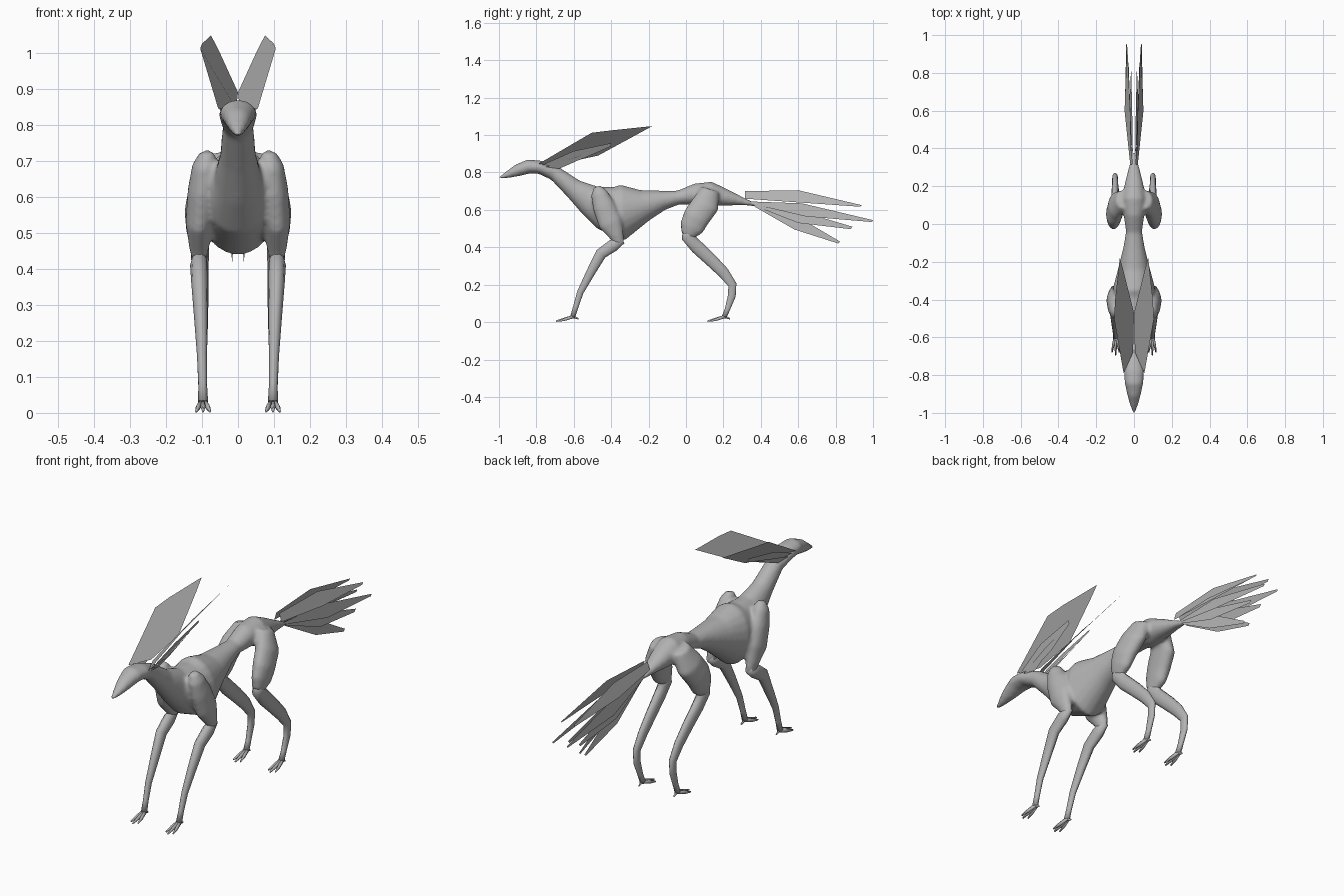
import bpy, bmesh, math
from mathutils import Vector

grey = bpy.data.materials.new("plain grey")
grey.diffuse_color = (0.45, 0.45, 0.45, 1)


def finish(bm, name, smooth=True):
    me = bpy.data.meshes.new(name)
    bmesh.ops.recalc_face_normals(bm, faces=bm.faces[:])
    bm.to_mesh(me)
    bm.free()
    me.materials.append(grey)
    ob = bpy.data.objects.new(name, me)
    bpy.context.collection.objects.link(ob)
    for p in me.polygons:
        p.use_smooth = smooth
    return ob


def loft(bm, stations, n=12, side=1):
    """Closed tube through stations (x, y, z, half width, half depth)."""
    pts = [Vector((s[0] * side, s[1], s[2])) for s in stations]
    rings = []
    for i, p in enumerate(pts):
        t = pts[min(i + 1, len(pts) - 1)] - pts[max(i - 1, 0)]
        t.x = 0
        u = Vector((1, 0, 0))
        v = t.normalized().cross(u)
        w, d = stations[i][3:]
        rings.append([bm.verts.new(p + u * w * math.cos(a) + v * d * math.sin(a))
                      for a in [2 * math.pi * k / n for k in range(n)]])
    for a, b in zip(rings, rings[1:]):
        for k in range(n):
            bm.faces.new((a[k], a[(k + 1) % n], b[(k + 1) % n], b[k]))
    bm.faces.new(rings[0])
    bm.faces.new(rings[-1])


# Body: head, neck, chest, waist, hips and tail root
spine = [(-1.0, .77, .007, .006), (-.95, .79, .024, .02), (-.9, .812, .037, .033),
         (-.84, .832, .05, .038), (-.78, .828, .054, .036), (-.7, .795, .043, .04),
         (-.6, .712, .05, .055), (-.51, .65, .066, .085), (-.43, .61, .095, .12),
         (-.34, .585, .112, .15), (-.22, .625, .08, .085), (-.12, .652, .056, .052),
         (-.04, .666, .043, .037), (.05, .685, .055, .056), (.13, .685, .065, .066),
         (.21, .667, .05, .046), (.3, .646, .028, .022), (.38, .626, .01, .007)]
shoulder = [(.085, -.475, .725, .02, .02), (.092, -.465, .69, .035, .045),
            (.1, -.44, .62, .04, .06), (.108, -.405, .53, .038, .065),
            (.108, -.37, .46, .028, .04), (.108, -.355, .415, .018, .025)]
thigh = [(.055, .13, .71, .04, .05), (.09, .105, .63, .046, .075),
         (.105, .055, .56, .044, .073), (.108, .03, .505, .036, .066),
         (.106, .005, .46, .024, .035)]
bm = bmesh.new()
loft(bm, [(0, *s) for s in spine], 20)
for side in (1, -1):
    loft(bm, shoulder, 16, side)
    loft(bm, thigh, 16, side)
body = finish(bm, "body")
rm = body.modifiers.new("blend", 'REMESH')
rm.mode = 'VOXEL'
rm.voxel_size = .009
rm.use_smooth_shade = True
sm = body.modifiers.new("soften", 'SMOOTH')
sm.factor = .5
sm.iterations = 6

# Lower legs with three front toes and a rear spur
front_leg = [(.108, -.34, .44, .016, .022), (.108, -.39, .41, .025, .035),
             (.107, -.455, .365, .023, .032), (.103, -.51, .265, .019, .025),
             (.1, -.565, .16, .014, .018), (.098, -.59, .08, .012, .015),
             (.097, -.605, .03, .014, .014)]
hind_leg = [(.106, .02, .5, .026, .04), (.106, .01, .455, .026, .036),
            (.105, .06, .4, .023, .038), (.102, .13, .335, .02, .036),
            (.1, .2, .265, .017, .032), (.1, .248, .2, .015, .024),
            (.1, .245, .14, .013, .022), (.098, .222, .07, .012, .015),
            (.097, .205, .03, .014, .014)]


def leg(name, path, side):
    bm = bmesh.new()
    loft(bm, path, 10, side)
    x, y = path[-1][0], path[-1][1]
    for dx, length in ((-.019, .075), (0, .09), (.019, .075)):
        loft(bm, [(x + dx * .2, y + .01, .032, .007, .01),
                  (x + dx * .7, y - length * .5, .016, .007, .009),
                  (x + dx, y - length, .005, .003, .004)], 6, side)
    loft(bm, [(x, y, .03, .006, .009), (x, y + .03, .017, .003, .004)], 6, side)
    finish(bm, name)


# Feathers: flat outlines
feathers = {
    "crest_feather_large": [(.055, -.79, .845), (.105, -.505, 1.012), (.1, -.4, 1.025),
                            (.075, -.18, 1.048), (.055, -.25, 1.01), (0, -.47, .89),
                            (.005, -.68, .845)],
    "crest_feather_middle": [(.05, -.77, .84), (.068, -.6, .915), (.066, -.4, .957),
                             (.06, -.4, .94), (.04, -.56, .87), (.035, -.68, .835)],
    "crest_feather_small": [(.045, -.75, .83), (.06, -.58, .885), (.06, -.45, .925),
                            (.045, -.62, .845), (.035, -.68, .82)],
    "tail_feather_top": [(.008, .315, .7), (.02, .6, .705), (.035, .94, .625),
                         (.038, .93, .617), (.05, .6, .64), (.02, .315, .66)],
    "tail_feather_upper": [(.012, .34, .645), (.03, .62, .635), (.04, 1.0, .545),
                           (.04, .995, .535), (.048, .64, .565), (.015, .36, .63)],
    "tail_feather_lower": [(.01, .35, .635), (.02, .62, .59), (.03, .89, .51),
                           (.03, .88, .497), (.035, .6, .53), (.012, .37, .62)],
    "tail_feather_bottom": [(.006, .36, .63), (.01, .62, .55), (.015, .825, .43),
                            (.016, .815, .42), (.025, .58, .495), (.008, .37, .615)],
}
for side, tag in ((1, "right"), (-1, "left")):
    leg("front_leg_" + tag, front_leg, side)
    leg("hind_leg_" + tag, hind_leg, side)
    for name, outline in feathers.items():
        bm = bmesh.new()
        bm.faces.new([bm.verts.new((x * side, y, z)) for x, y, z in outline])
        finish(bm, name + "_" + tag, smooth=False)
